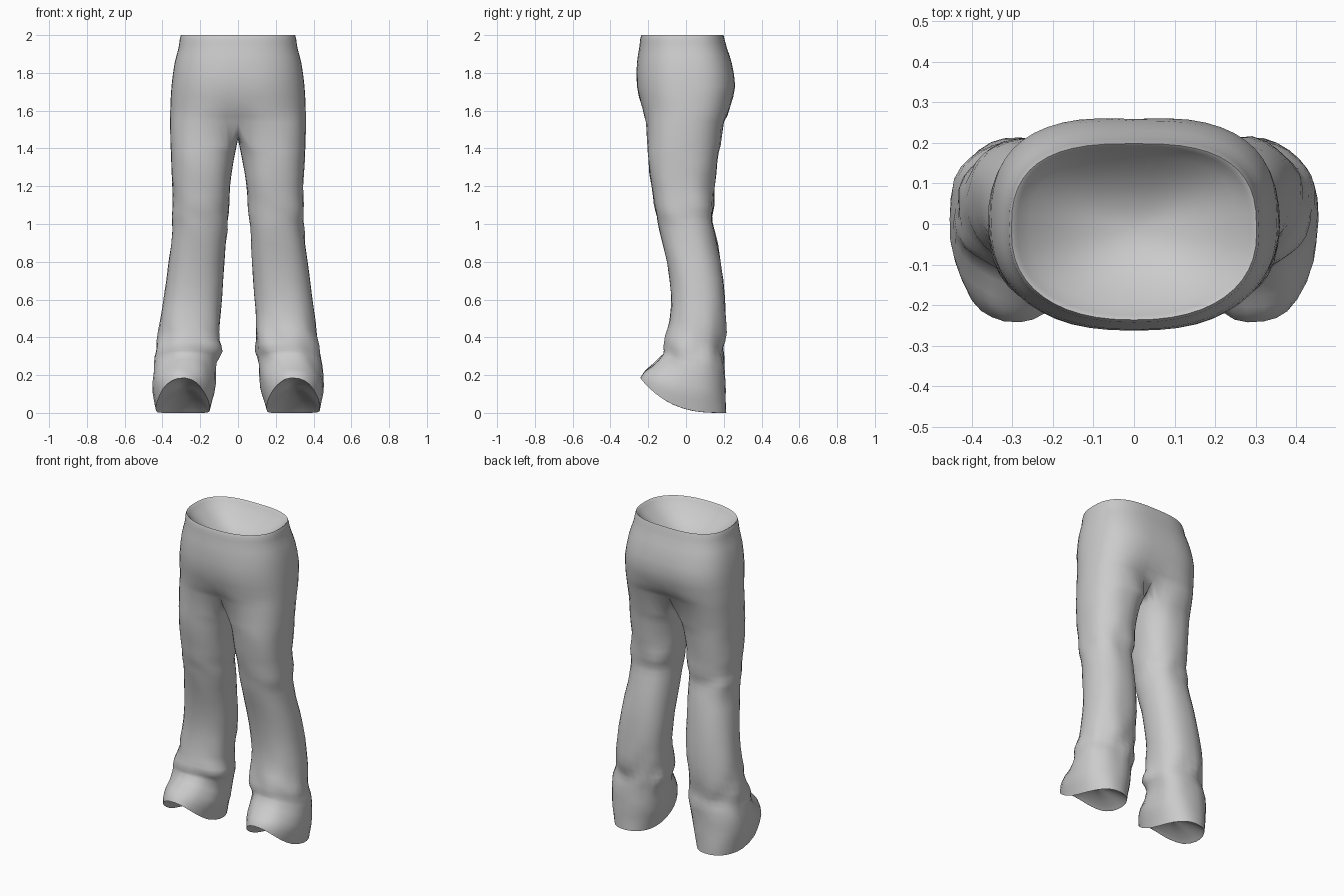
import bpy, bmesh, math
from mathutils import Vector, noise

if "Cube" in bpy.data.objects:
    bpy.data.objects.remove(bpy.data.objects["Cube"])

K, M = 24, 7          # segments on the outer arc / inner side of each leg


def spow(v, p):
    return math.copysign(abs(v) ** p, v)


def catmull(rows, sub):
    """Smoothly interpolate a list of parameter rows."""
    out = []
    for i in range(len(rows) - 1):
        a, b = rows[max(i - 1, 0)], rows[i]
        c, d = rows[i + 1], rows[min(i + 2, len(rows) - 1)]
        for s in range(sub):
            t = s / sub
            out.append([0.5 * (2 * q + (r - p) * t + (2 * p - 5 * q + 4 * r - w) * t * t
                               + (3 * q - p - 3 * r + w) * t ** 3)
                        for p, q, r, w in zip(a, b, c, d)])
    return out + [list(rows[-1])]


def torso_point(t, z, hw, yf, yb, pinch, scale=1.0):
    """t runs 0..pi from front centre round the side to back centre."""
    cy, hd = (yf + yb) / 2, (yb - yf) / 2
    n = 2.3 if t < math.pi / 2 else 2.8
    x = hw * spow(math.sin(t), 2 / n) if 0 < t < math.pi else 0.0
    y = -hd * spow(math.cos(t), 2 / n)
    y *= 1 - pinch * math.exp(-(x / 0.09) ** 2)
    return Vector((x * scale, cy + y * scale, z))


def leg_ring(zb, zf, xi, xo, yf, yb):
    """Closed leg section; the front can sit higher than the back."""
    cx, cy, a, b = (xi + xo) / 2, (yf + yb) / 2, (xo - xi) / 2, (yb - yf) / 2
    degs = [-50 + 280 * i / K for i in range(K + 1)]
    degs += [230 + 80 * j / (M + 1) for j in range(1, M + 1)]
    pts = []
    for d in degs:
        f = math.radians(d)
        x = cx + a * spow(math.sin(f), 2 / 2.35)
        y = cy - b * spow(math.cos(f), 2 / 2.35)
        u = max(0.0, min(1.0, (yb - y) / (yb - yf)))
        pts.append(Vector((x, y, zb + (zf - zb) * u ** 3)))
    return pts


# z, half width, front y, back y, centre pinch
TORSO = [(2.0, .302, -.236, .198, 0), (1.98, .308, -.242, .204, 0),
         (1.93, .315, -.248, .217, 0), (1.85, .336, -.260, .243, 0),
         (1.73, .352, -.265, .264, .02), (1.62, .358, -.250, .250, .07),
         (1.54, .359, -.232, .225, .22)]
# back z, front z, inner x, outer x, front y, back y
LEG = [(1.42, 1.42, .006, .358, -.216, .184), (1.33, 1.33, .024, .353, -.203, .168),
       (1.20, 1.20, .042, .347, -.182, .152), (1.10, 1.10, .052, .345, -.166, .147),
       (1.04, 1.04, .057, .349, -.153, .138), (.97, .97, .061, .347, -.140, .148),
       (.80, .80, .072, .368, -.102, .184), (.62, .62, .084, .392, -.078, .205),
       (.48, .49, .094, .412, -.088, .209), (.38, .41, .096, .428, -.104, .203),
       (.32, .35, .092, .436, -.114, .197), (.25, .31, .108, .445, -.114, .203),
       (.13, .25, .118, .455, -.182, .208), (.06, .215, .135, .447, -.222, .211),
       (0, .185, .150, .435, -.242, .213)]


def finish(bm, name):
    me = bpy.data.meshes.new(name)
    bm.to_mesh(me)
    bm.free()
    for p in me.polygons:
        p.use_smooth = True
    ob = bpy.data.objects.new(name, me)
    bpy.context.collection.objects.link(ob)
    return ob


# Trousers: seat and both legs as one skin
bm = bmesh.new()
hems = []
for side in (1, -1):
    def add(pts):
        return [bm.verts.new((p.x * side, p.y, p.z)) for p in pts]

    def skin(r0, r1, closed):
        n = len(r0)
        for i in range(n if closed else n - 1):
            j = (i + 1) % n
            f = (r0[i], r1[i], r1[j], r0[j])
            bm.faces.new(f if side > 0 else f[::-1])

    rows = [add([torso_point(math.pi * i / K, *r) for i in range(K + 1)])
            for r in catmull(TORSO, 2)]
    for r0, r1 in zip(rows, rows[1:]):
        skin(r0, r1, False)
    # crotch seam joins front centre to back centre
    front, back = rows[-1][0].co, rows[-1][-1].co
    seam = []
    for j in range(1, M + 1):
        t = j / (M + 1)
        p = back.lerp(front, t)
        seam.append(Vector((0, p.y, p.z - .09 * math.sin(math.pi * t) ** .6)))
    prev = rows[-1] + add(seam)
    for r in catmull(LEG, 2):
        ring = add(leg_ring(*r))
        skin(prev, ring, True)
        prev = ring
    hems.append(prev)
bmesh.ops.remove_doubles(bm, verts=bm.verts, dist=1e-4)
bmesh.ops.recalc_face_normals(bm, faces=bm.faces)
# ease the change from seat to legs
ease = [v for v in bm.verts if 1.28 < v.co.z < 1.7 and abs(v.co.x) > .02]
for _ in range(6):
    bmesh.ops.smooth_vert(bm, verts=ease, factor=.5, use_axis_x=False,
                          use_axis_y=True, use_axis_z=False)
bm.normal_update()

# Cloth creases, stronger at the knees and above the hems
moves = []
for v in bm.verts:
    x, y, z = v.co
    amp = 0.004 if z < 1.6 else 0.0
    amp += 0.014 * math.exp(-((z - 1.05) / .15) ** 2) * (1 if y > 0 else .3)
    amp += 0.018 * math.exp(-((z - .34) / .14) ** 2)
    if abs(x) < .03:
        amp = 0
    k = noise.noise(Vector((x * 9, y * 9, z * 9 + x * 5)))
    moves.append((v, v.normal * amp * k))
for v, m in moves:
    v.co += m
    v.co.z = max(v.co.z, 0)
hem_loops = [[v.co.copy() for v in h] for h in hems]
finish(bm, "trousers")


def bowl(name, loop, depth, lip):
    """Lining that closes an opening: short rim, then a smooth dished surface."""
    bm = bmesh.new()
    mid = sum(loop, Vector()) / len(loop)
    prev = None
    for s in (1, .975, .95, .85, .7, .5, .25):
        dz = depth * (1 - s * s) if s < .96 else lip * (1 - s)
        ring = [bm.verts.new(mid.lerp(p, s) + Vector((0, 0, dz))) for p in loop]
        if prev:
            for i in range(len(ring)):
                j = (i + 1) % len(ring)
                bm.faces.new((prev[i], prev[j], ring[j], ring[i]))
        prev = ring
    tip = bm.verts.new(mid + Vector((0, 0, depth)))
    for i in range(len(prev)):
        bm.faces.new((prev[i], prev[(i + 1) % len(prev)], tip))
    bmesh.ops.recalc_face_normals(bm, faces=bm.faces)
    up = sum(f.normal.z for f in bm.faces)
    if up * depth > 0:      # face out of the opening
        bmesh.ops.reverse_faces(bm, faces=bm.faces)
    return finish(bm, name)


# Waist lining seen from above
half = [torso_point(math.pi * i / K, *TORSO[0]) for i in range(K + 1)]
bowl("waist_lining", half + [Vector((-p.x, p.y, p.z)) for p in half[-2:0:-1]], -.16, -.2)

# Hem linings seen from below
for name, loop in zip(("right_hem_lining", "left_hem_lining"), hem_loops):
    bowl(name, loop, .07, .1)
